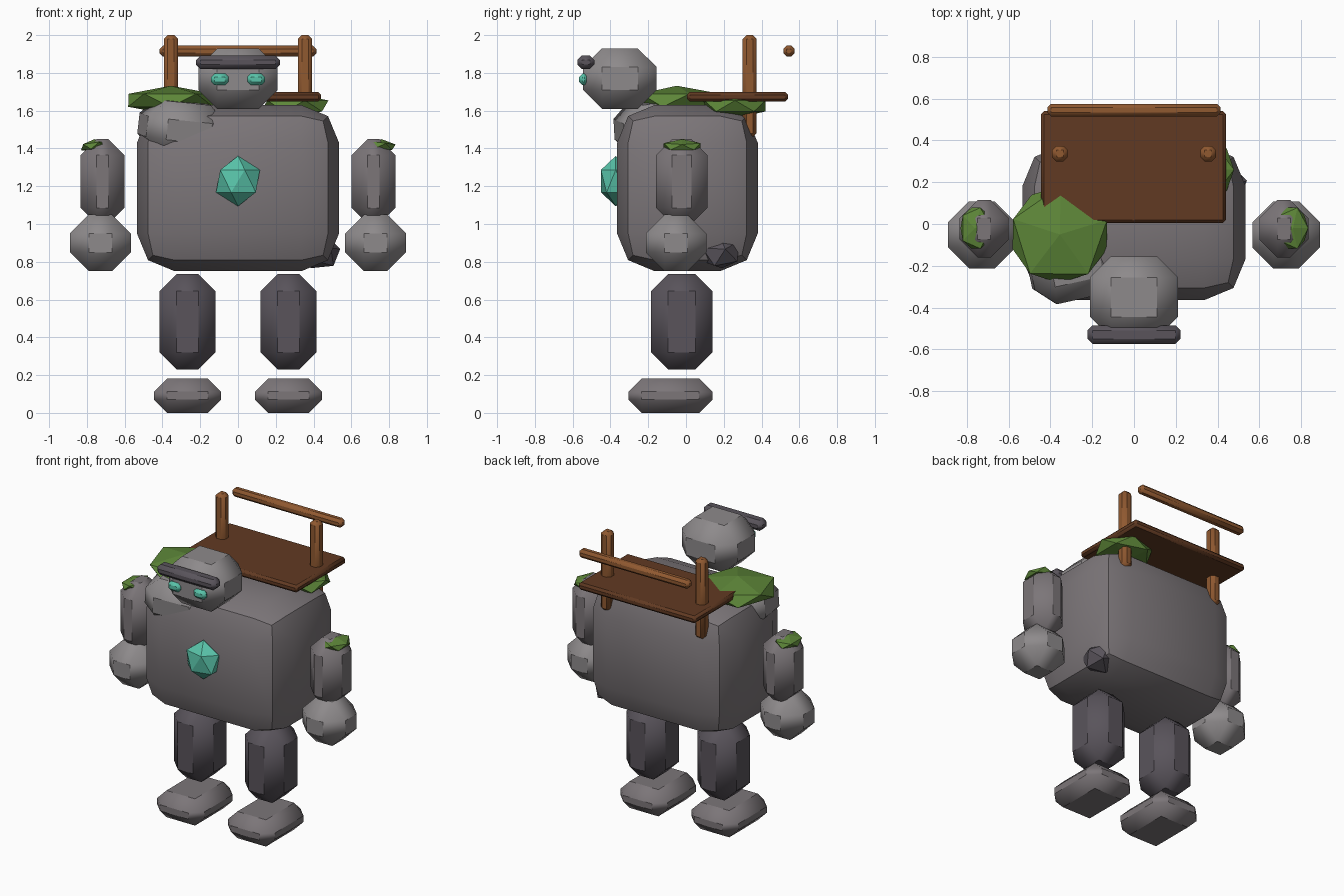
import bpy, bmesh
from math import radians
from mathutils import Matrix, Vector, Euler

if "Cube" in bpy.data.objects:
    bpy.data.objects.remove(bpy.data.objects["Cube"])


def material(name, rgb):
    m = bpy.data.materials.new(name)
    m.diffuse_color = (*rgb, 1)
    m.use_nodes = True
    m.node_tree.nodes["Principled BSDF"].inputs["Base Color"].default_value = m.diffuse_color
    return m


STONE = material("stone", (0.20, 0.18, 0.19))
PALE = material("pale_stone", (0.27, 0.255, 0.26))
DARK = material("dark_stone", (0.10, 0.088, 0.105))
MOSS = material("moss", (0.11, 0.24, 0.04))
TEAL = material("crystal", (0.10, 0.55, 0.40))
WOOD = material("wood", (0.28, 0.10, 0.03))
PLANK = material("dark_wood", (0.12, 0.042, 0.016))


def finish(bm, name, mat, loc, rot=(0, 0, 0), smooth=None):
    me = bpy.data.meshes.new(name)
    bmesh.ops.recalc_face_normals(bm, faces=bm.faces)
    bm.to_mesh(me)
    bm.free()
    me.materials.append(mat)
    ob = bpy.data.objects.new(name, me)
    ob.location, ob.rotation_euler = loc, rot
    bpy.context.collection.objects.link(ob)
    if smooth:
        bpy.ops.object.select_all(action='DESELECT')
        ob.select_set(True)
        bpy.context.view_layer.objects.active = ob
        bpy.ops.object.shade_smooth_by_angle(angle=radians(smooth))
    return ob


def block(name, x, y, z, bevel, mat, segments=1, rot=(0, 0, 0)):
    """Chamfered box given by its (min, max) range on each axis."""
    bm = bmesh.new()
    bmesh.ops.create_cube(bm, size=1)
    bmesh.ops.scale(bm, verts=bm.verts, vec=(x[1] - x[0], y[1] - y[0], z[1] - z[0]))
    bmesh.ops.bevel(bm, geom=bm.edges[:], offset=bevel, segments=segments,
                    profile=0.5, affect='EDGES', clamp_overlap=True)
    return finish(bm, name, mat, (sum(x) / 2, sum(y) / 2, sum(z) / 2), rot, 40)


def lump(name, loc, radii, mat, rot=(0, 0, 0)):
    """Faceted twenty-sided lump."""
    bm = bmesh.new()
    bmesh.ops.create_icosphere(bm, subdivisions=1, radius=1)
    bmesh.ops.scale(bm, verts=bm.verts, vec=radii)
    return finish(bm, name, mat, loc, rot)


# torso boulder with a shoulder rock and a low shard breaking the surface
block("torso", (-0.535, 0.535), (-0.365, 0.38), (0.75, 1.63), 0.2, STONE, segments=2)
block("shoulder_rock", (-0.51, -0.09), (-0.36, 0.04), (1.36, 1.65), 0.09, PALE,
      rot=(0.08, 0.1, 0.22))
lump("hip_shard", (0.42, 0.18, 0.86), (0.13, 0.12, 0.1), DARK, (0.2, 0.3, 0.3))
lump("chest_crystal", (0, -0.372, 1.227), (0.13, 0.092, 0.133), TEAL)

# head
block("head", (-0.21, 0.21), (-0.545, -0.155), (1.61, 1.93), 0.1, PALE)
block("brow", (-0.222, 0.222), (-0.575, -0.485), (1.82, 1.892), 0.024, DARK)

# limbs, eyes and posts, mirrored left and right
for side, s in (("left", -1), ("right", 1)):
    def span(a, b):
        return tuple(sorted((s * a, s * b)))
    block(f"{side}_eye", span(0.05, 0.142), (-0.566, -0.52), (1.735, 1.796), 0.018, TEAL)
    block(f"{side}_arm", span(0.60, 0.835), (-0.16, 0.115), (1.0, 1.45), 0.086, STONE)
    block(f"{side}_fist", span(0.567, 0.89), (-0.213, 0.108), (0.75, 1.05), 0.1, PALE)
    block(f"{side}_leg", span(0.12, 0.415), (-0.185, 0.14), (0.23, 0.735), 0.09, DARK)
    block(f"{side}_foot", span(0.09, 0.445), (-0.305, 0.14), (0.0, 0.182), 0.07, STONE)
    block(f"{side}_post", span(0.318, 0.392), (0.3, 0.374), (1.46, 2.0), 0.02, WOOD)
    lump(f"{side}_arm_moss", (s * 0.757, -0.02, 1.415), (0.085, 0.115, 0.034), MOSS,
         (0, s * 0.12, 0))

# platform carried on the back with its rail
block("platform", (-0.445, 0.44), (0.005, 0.54), (1.648, 1.698), 0.015, PLANK)
block("rail", (-0.415, 0.415), (0.515, 0.575), (1.886, 1.944), 0.018, WOOD)

# moss patches on the shoulders
lump("shoulder_moss", (-0.355, -0.05, 1.655), (0.265, 0.26, 0.077), MOSS, (0, 0, 0.3))
lump("back_moss", (0.3, 0.26, 1.625), (0.2, 0.19, 0.065), MOSS)
